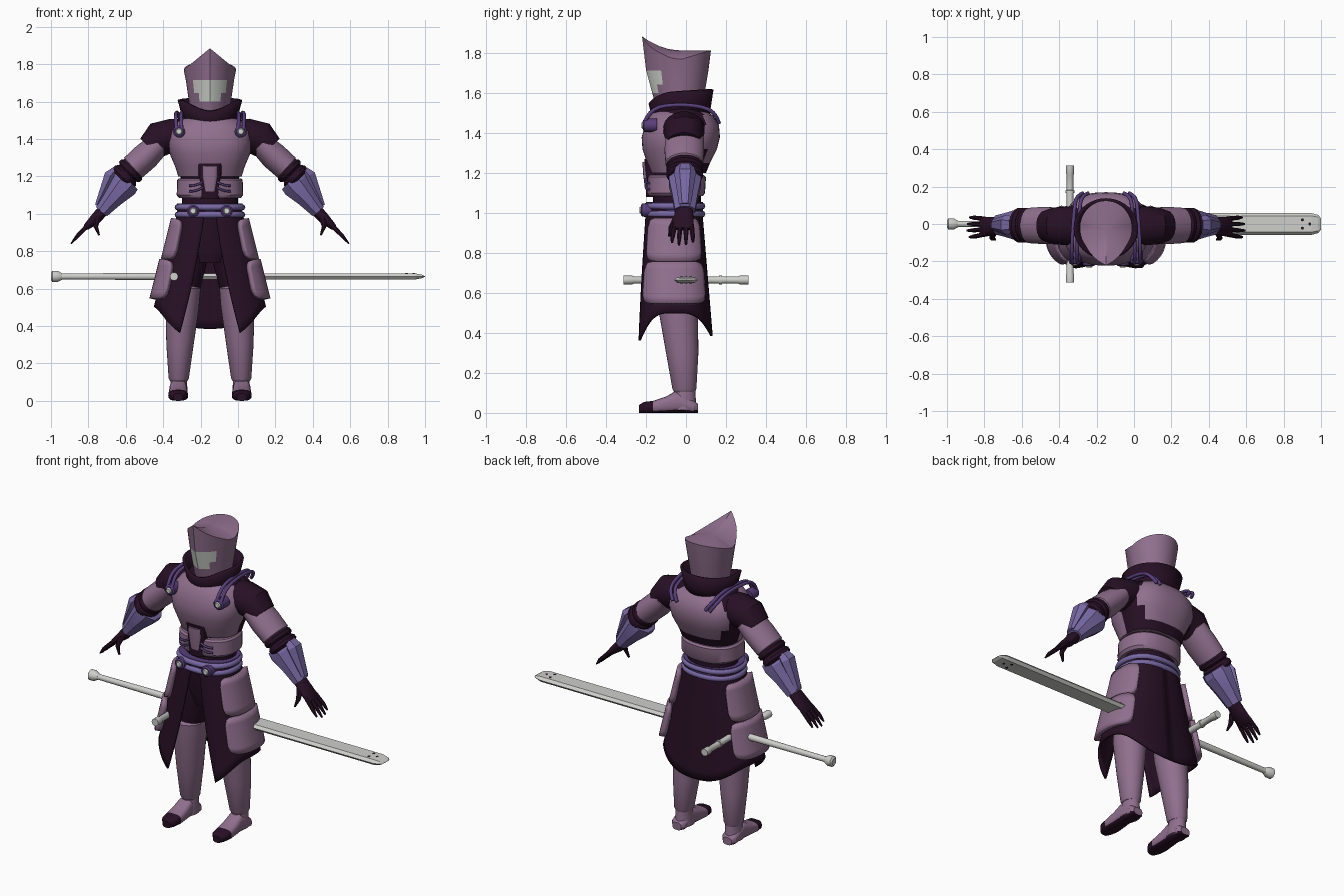
import bpy, bmesh, math
from mathutils import Vector

if "Cube" in bpy.data.objects:
    bpy.data.objects.remove(bpy.data.objects["Cube"])

CX = -0.15  # body centre line; the sword is wider than the figure


def material(name, r, g, b):
    m = bpy.data.materials.new(name)
    m.diffuse_color = (r, g, b, 1)
    m.use_nodes = True
    m.node_tree.nodes["Principled BSDF"].inputs["Base Color"].default_value = m.diffuse_color
    return m


MAUVE = material("mauve_armor", 0.28, 0.16, 0.27)
DARK = material("dark_cloth", 0.02, 0.005, 0.018)
VIOLET = material("violet_metal", 0.19, 0.14, 0.37)
PURPLE = material("purple_strap", 0.10, 0.05, 0.20)
PALE = material("pale_visor", 0.66, 0.69, 0.64)
STEEL = material("steel", 0.62, 0.62, 0.60)


def finish(name, bm, mats, mirror=False, solid=0, x=CX, angle=35):
    bmesh.ops.recalc_face_normals(bm, faces=bm.faces)
    me = bpy.data.meshes.new(name)
    bm.to_mesh(me)
    bm.free()
    for m in mats:
        me.materials.append(m)
    ob = bpy.data.objects.new(name, me)
    ob.location.x = x
    bpy.context.collection.objects.link(ob)
    bpy.ops.object.select_all(action='DESELECT')
    ob.select_set(True)
    bpy.context.view_layer.objects.active = ob
    bpy.ops.object.shade_smooth_by_angle(angle=math.radians(angle))
    if solid:
        s = ob.modifiers.new("thickness", 'SOLIDIFY')
        s.thickness, s.offset = solid, 0
    if mirror:
        ob.modifiers.new("mirror", 'MIRROR').use_clip = False
    return ob


def skin(rings, closed=True, caps=True):
    """Bridge equal-length point rings into a surface."""
    bm = bmesh.new()
    vs = [[bm.verts.new(p) for p in r] for r in rings]
    n = len(rings[0])
    for a, b in zip(vs, vs[1:]):
        for i in range(n if closed else n - 1):
            j = (i + 1) % n
            bm.faces.new((a[i], a[j], b[j], b[i]))
    if caps and closed:
        bm.faces.new(vs[0])
        bm.faces.new(vs[-1])
    return bm


def spow(v, p):
    return math.copysign(abs(v) ** p, v)


def oval(th, cx, y0, y1, rx, z, p=1.0):
    """Point on a squarish oval; angle 0 faces the front."""
    return (cx + rx * spow(math.sin(th), p),
            (y0 + y1) / 2 - (y1 - y0) / 2 * spow(math.cos(th), p), z)


def ring(cx, y0, y1, rx, z, p=1.0, n=32):
    return [oval(2 * math.pi * i / n, cx, y0, y1, rx, z, p) for i in range(n)]


def stack(name, sections, mat, mirror=False, p=1.0, **kw):
    """Sections: (cx, y front, y back, half width, z)."""
    return finish(name, skin([ring(*s, p=p) for s in sections]), [mat], mirror, **kw)


def limb(name, pts, mat, n=20, mirror=True, x=CX, angle=35):
    """Sections: (x, y, z, in-plane radius, y radius) swept along a path in xz."""
    rings = []
    for i, q in enumerate(pts):
        a, b = pts[max(i - 1, 0)], pts[min(i + 1, len(pts) - 1)]
        d = Vector((b[0] - a[0], 0, b[2] - a[2])).normalized()
        side = Vector((-d.z, 0, d.x))
        c = Vector(q[:3])
        rings.append([c + side * q[3] * math.cos(t) + Vector((0, q[4] * math.sin(t), 0))
                      for t in (2 * math.pi * (k + 0.5) / n for k in range(n))])
    return finish(name, skin(rings), [mat], mirror, x=x, angle=angle)


def tube(name, pts, r, mat, mirror=False, cyclic=False):
    cu = bpy.data.curves.new(name, 'CURVE')
    cu.dimensions, cu.bevel_depth, cu.bevel_resolution = '3D', r, 2
    cu.resolution_u, cu.use_fill_caps = 4, True
    sp = cu.splines.new('NURBS' if not cyclic else 'POLY')
    sp.points.add(len(pts) - 1)
    for p, q in zip(sp.points, pts):
        p.co = (*q, 1)
    sp.use_cyclic_u = cyclic
    if not cyclic:
        sp.use_endpoint_u, sp.order_u = True, 3
    cu.materials.append(mat)
    ob = bpy.data.objects.new(name, cu)
    ob.location.x = CX
    bpy.context.collection.objects.link(ob)
    if mirror:
        ob.modifiers.new("mirror", 'MIRROR')


def disc(name, x, y0, y1, z, r, mat):
    rings = [[(x + s * math.cos(t), y, z + s * math.sin(t))
              for t in (2 * math.pi * k / 16 for k in range(16))]
             for y, s in ((y1, r), (y0 + 0.006, r), (y0, r * 0.75))]
    finish(name, skin(rings), [mat], mirror=True)


# Helmet: pointed front, swept rim, dished crown and recessed visor
N = 48
def helmet_point(i, z, f, s=1.0):
    th = 2 * math.pi * i / N
    a = min(th, 2 * math.pi - th)
    x, y, _ = oval(th, 0, -0.135 - 0.035 * f, 0.085 + 0.04 * f, 0.105 + 0.035 * f, 0)
    y -= (0.02 + 0.03 * f) * max(0, 1 - a / 0.9)
    return (x * s, (y + 0.03) * s - 0.03, z)

def rim(i):
    th = 2 * math.pi * i / N
    return 1.885 - 0.115 * abs(math.sin(th)) if math.cos(th) > 0 else 1.77 - 0.045 * math.cos(th)

rows = [[helmet_point(i, z, (z - 1.55) / 0.24) for i in range(N)]
        for z in (1.53, 1.60, 1.645, 1.715)]
rows.append([helmet_point(i, rim(i), 1) for i in range(N)])
for s in (0.8, 0.55, 0.3, 0.08):
    rows.append([helmet_point(i, rim(i) * s * s + 1.815 * (1 - s * s), 1, s) for i in range(N)])
bm = skin(rows)
visor = []
for f in bm.faces:
    c = f.calc_center_median()
    a = abs(math.atan2(c.x, -(c.y + 0.03)))
    if (1.645 < c.z < 1.715 and a < 0.74) or (1.60 < c.z < 1.645 and a < 0.5):
        f.material_index = 1
        visor.append(f)
for f in bmesh.ops.inset_region(bm, faces=visor, thickness=0.002, depth=-0.012)['faces']:
    f.material_index = 0
finish("helmet", bm, [MAUVE, PALE])

# Collar with dipped front, neck and yoke
ths = [2 * math.pi * i / 40 for i in range(40)]
rows = []
for f in (0, 0.35, 1):
    rows.append([oval(t, 0, -0.16 - 0.02 * f, 0.11 + 0.02 * f, 0.13 + 0.035 * f,
                      1.48 + f * (0.13 - 0.05 * max(0, math.cos(t)) ** 4)
                      - 0.01 * math.cos(t)) for t in ths])
finish("collar", skin(rows, caps=False), [DARK], solid=0.016)
stack("neck_and_yoke", [(0, -0.17, 0.12, 0.2, 1.38), (0, -0.17, 0.12, 0.2, 1.46),
                        (0, -0.15, 0.10, 0.15, 1.52), (0, -0.11, 0.06, 0.09, 1.56)], DARK)

# Chest and back plates with dark flanks
bm = skin([ring(0, *s, p=0.8, n=48) for s in (
    (-0.175, 0.10, 0.17, 1.20), (-0.195, 0.12, 0.185, 1.25), (-0.218, 0.155, 0.215, 1.32),
    (-0.222, 0.17, 0.228, 1.38), (-0.205, 0.165, 0.22, 1.44), (-0.18, 0.135, 0.18, 1.49),
    (-0.15, 0.09, 0.13, 1.515))])
for f in bm.faces:
    c = f.calc_center_median()
    if abs(c.x) > 0.12 and -0.03 < c.y < 0.09 or (c.y > 0 and c.z < 1.25):
        f.material_index = 1
finish("chest_plate", bm, [MAUVE, DARK])

# Waist
stack("waist_cloth", [(0, -0.165, 0.075, 0.15, 0.98), (0, -0.165, 0.075, 0.15, 1.1),
                      (0, -0.165, 0.085, 0.16, 1.24)], DARK)
stack("waist_plate", [(0, -0.185, 0.085, 0.165, 1.085), (0, -0.195, 0.095, 0.178, 1.10),
                      (0, -0.195, 0.10, 0.175, 1.18), (0, -0.185, 0.09, 0.165, 1.19)], MAUVE, p=0.85)
stack("belly_backing", [(0, -0.2, -0.1, 0.05, 1.08), (0, -0.204, -0.1, 0.06, 1.2),
                        (0, -0.208, -0.1, 0.068, 1.27)], DARK, p=0.5)
stack("belly_plate", [(0, -0.205, -0.1, 0.032, 1.12), (0, -0.215, -0.1, 0.045, 1.2),
                      (0, -0.218, -0.1, 0.045, 1.255)], MAUVE, p=0.5)
for z in (1.12, 1.15):
    tube("belly_cord", [(0.04, -0.2, z + 0.02), (0.07, -0.205, z), (0.11, -0.185, z)],
         0.006, PURPLE, mirror=True)

# Belt bands and round clasps
stack("belt", [(0, -0.2, 0.085, 0.175, 0.975), (0, -0.2, 0.085, 0.175, 1.055)], PURPLE, p=0.9)
for z in (0.995, 1.035):
    tube("belt_band", ring(0, -0.2, 0.08, 0.172, z, 0.9, 40), 0.017, VIOLET, cyclic=True)
for x, z, y in ((0.09, 1.015, -0.225), (0.165, 1.44, -0.215)):
    disc("clasp_ring", x, y, y + 0.07, z, 0.033, PURPLE)
    disc("clasp_stud", x, y - 0.008, y + 0.03, z, 0.018, PALE)

# Twin shoulder straps
for o in (-0.014, 0.014):
    tube("shoulder_strap", [(0.165 + o, -0.21, 1.45), (0.17 + o, -0.18, 1.525),
                            (0.165 + o, -0.05, 1.545), (0.155 + o, 0.08, 1.535),
                            (0.145 + o, 0.15, 1.50), (0.11 + o, 0.165, 1.45)], 0.01, PURPLE, True)

# Arms
limb("shoulder_sleeve", [(0.1, -0.01, 1.42, 0.08, 0.1), (0.2, -0.01, 1.42, 0.09, 0.105),
                         (0.27, -0.01, 1.4, 0.096, 0.1), (0.32, -0.01, 1.35, 0.075, 0.085)], DARK)
limb("upper_arm_plate", [(0.268, -0.008, 1.378, 0.05, 0.08), (0.273, -0.008, 1.373, 0.064, 0.098),
                         (0.34, -0.008, 1.31, 0.075, 0.1), (0.41, -0.008, 1.247, 0.073, 0.095),
                         (0.415, -0.008, 1.242, 0.06, 0.08)], MAUVE)
for k in range(2):
    x, z = 0.405 + 0.032 * k, 1.25 - 0.032 * k
    limb("elbow_fold", [(x, -0.006, z, 0.06, 0.08), (x + 0.013, -0.006, z - 0.013, 0.078, 0.093),
                        (x + 0.026, -0.006, z - 0.026, 0.078, 0.093),
                        (x + 0.036, -0.006, z - 0.036, 0.06, 0.08)], DARK)
limb("gauntlet", [(0.435, -0.005, 1.18, 0.075, 0.085), (0.46, -0.005, 1.155, 0.083, 0.088),
                  (0.52, -0.005, 1.085, 0.06, 0.07), (0.58, -0.005, 1.012, 0.042, 0.055)],
     VIOLET, n=8, angle=20)
limb("gauntlet_guard", [(0.505, -0.005, 1.235, 0.022, 0.045), (0.53, -0.005, 1.205, 0.04, 0.055),
                        (0.605, -0.005, 1.045, 0.012, 0.03)], VIOLET, n=6, angle=20)
limb("palm", [(0.565, -0.008, 1.025, 0.032, 0.042), (0.61, -0.012, 0.975, 0.03, 0.05),
              (0.66, -0.015, 0.93, 0.018, 0.055), (0.67, -0.015, 0.92, 0.01, 0.05)], DARK)
for k in range(4):
    y, e = -0.056 + 0.028 * k, 0.012 * abs(k - 1.4)
    limb("finger", [(0.65, y, 0.94, 0.013, 0.013), (0.705, y * 1.2, 0.885, 0.012, 0.012),
                    (0.748 - e, y * 1.25, 0.835 + e, 0.004, 0.006)], DARK, n=8)
limb("thumb", [(0.6, -0.045, 0.985, 0.02, 0.018), (0.61, -0.075, 0.93, 0.013, 0.013),
               (0.592, -0.083, 0.885, 0.005, 0.007)], DARK, n=8)

# Open-fronted coat skirt (half, mirrored) and its side plates
def coat(th, z, off=0.0):
    f = (1.02 - z) / 0.66
    return oval(th, 0, -0.195 - 0.05 * f - off, 0.075 + 0.055 * f + off, 0.165 + 0.165 * f + off, z, 0.8)

rows = []
for j in range(13):
    t = j / 12
    row = []
    for i in range(33):
        start = 0.1 + 0.32 * t
        th = start + (math.pi - start) * i / 32
        c = math.cos(th)
        hem = 0.5 - (0.18 if c > 0 else 0.115) * abs(c) ** 3
        row.append(coat(th, 1.02 + (hem - 1.02) * t))
    rows.append(row)
finish("coat_skirt", skin(rows, closed=False), [DARK], mirror=True, solid=0.012)

for mid, half, off in ((0.865, 0.108, 0.018), (0.65, 0.105, 0.026)):
    rows = []
    for j in range(7):
        v = j / 3 - 1
        rows.append([coat(1.56 + 0.78 * s * (1 - 0.06 * v ** 8),
                          mid + half * v * (1 - 0.18 * abs(s) ** 8), off)
                     for s in (i / 10 - 1 for i in range(21))])
    finish("hip_plate", skin(rows, closed=False), [MAUVE], mirror=True, solid=0.028)

# Hips, thighs, shins
stack("hips", [(0, -0.13, 0.06, 0.11, 0.74), (0, -0.16, 0.07, 0.16, 0.85),
               (0, -0.165, 0.07, 0.155, 1.0)], DARK)
stack("thigh", [(0.145, -0.12, 0.055, 0.082, 0.56), (0.12, -0.14, 0.065, 0.1, 0.72),
                (0.09, -0.14, 0.065, 0.085, 0.88)], DARK, True)
stack("shin_armor", [(0.167, -0.06, 0.045, 0.046, 0.105), (0.167, -0.068, 0.052, 0.054, 0.12),
                     (0.16, -0.10, 0.062, 0.073, 0.3), (0.148, -0.135, 0.06, 0.09, 0.5),
                     (0.142, -0.14, 0.06, 0.092, 0.6), (0.142, -0.125, 0.05, 0.08, 0.62)], MAUVE, True)

# Boots: sweep from heel to toe, dark toe cap and sole
stack("boot_ankle", [(0.167, -0.08, 0.055, 0.05, 0.015), (0.167, -0.075, 0.05, 0.047, 0.06),
                     (0.167, -0.055, 0.045, 0.042, 0.125)], MAUVE, True)
rows = []
for y, w, h in ((0.06, 0.03, 0.045), (0.04, 0.046, 0.06), (-0.05, 0.047, 0.11), (-0.10, 0.05, 0.082),
                (-0.165, 0.053, 0.06), (-0.21, 0.045, 0.055), (-0.235, 0.025, 0.04)):
    rows.append([(0.17 + w * spow(math.cos(t), 0.7), y, h / 2 + h / 2 * spow(math.sin(t), 0.7))
                 for t in (2 * math.pi * k / 20 for k in range(20))])
bm = skin(rows)
for f in bm.faces:
    c = f.calc_center_median()
    f.material_index = int(c.y < -0.165 or c.z < 0.012)
finish("boot_foot", bm, [MAUVE, DARK], mirror=True)

# Sword carried level through the hips
Z = 0.665
limb("sword_grip", [(-0.96, 0, Z, 0.016, 0.016), (-0.33, 0, Z, 0.02, 0.02)], STEEL, 16, False, 0)
limb("sword_pommel", [(-1.0, 0, Z, 0.02, 0.02), (-0.992, 0, Z, 0.031, 0.031),
                      (-0.965, 0, Z, 0.031, 0.031), (-0.94, 0, Z, 0.017, 0.017)], STEEL, 16, False, 0)
prof = ((-0.312, 0.022), (-0.27, 0.022), (-0.262, 0.018), (0.165, 0.018), (0.166, 0.023),
        (0.18, 0.023), (0.181, 0.018), (0.262, 0.018), (0.27, 0.022), (0.312, 0.022))
finish("sword_crossguard", skin([[(r * math.cos(a), y, Z + r * math.sin(a)) for a in
       (2 * math.pi * k / 16 for k in range(16))] for y, r in prof]), [STEEL], x=-0.342)
rows = [[(x, w * a, Z + h * b) for a, b in ((-1, 0), (-0.75, 1), (0.75, 1), (1, 0), (0.75, -1), (-0.75, -1))]
        for x, w, h in ((-0.342, 0.058, 0.016), (0.95, 0.058, 0.016), (0.985, 0.048, 0.009), (1.0, 0.03, 0.001))]
finish("sword_blade", skin(rows), [STEEL], x=0, angle=10)
for x, y in ((0.9, -0.022), (0.9, 0.022), (0.94, 0)):
    bm = bmesh.new()
    bmesh.ops.create_cone(bm, cap_ends=True, segments=10, radius1=0.008, radius2=0.008, depth=0.035)
    bmesh.ops.translate(bm, verts=bm.verts, vec=(x, y, Z))
    finish("blade_hole", bm, [DARK], x=0)
